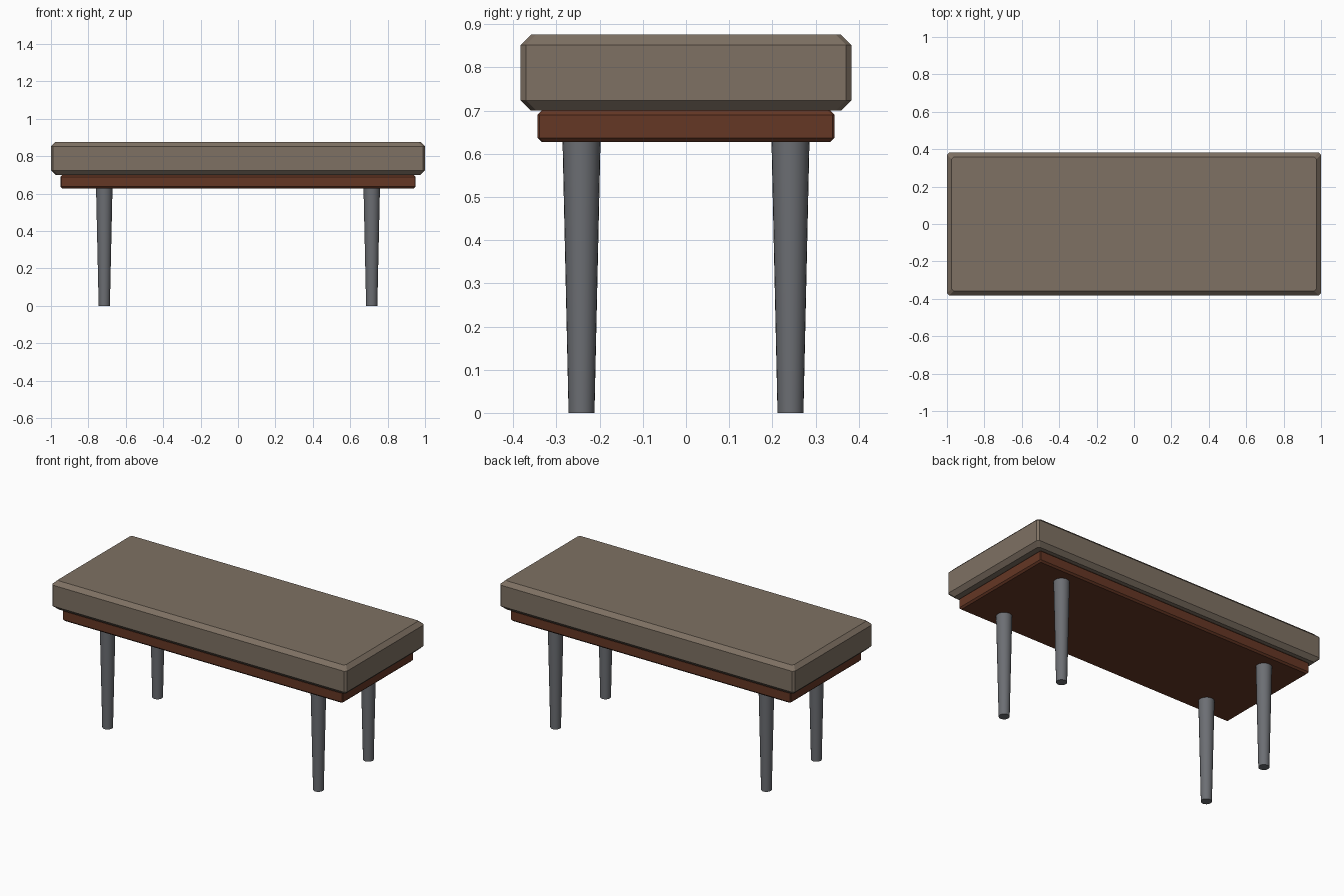
import bpy, bmesh, math

if "Cube" in bpy.data.objects:
    bpy.data.objects.remove(bpy.data.objects["Cube"])


def material(name, rgb):
    m = bpy.data.materials.new(name)
    m.diffuse_color = (*rgb, 1.0)
    m.use_nodes = True
    m.node_tree.nodes["Principled BSDF"].inputs["Base Color"].default_value = m.diffuse_color
    return m


TAUPE = material("taupe fabric", (0.21, 0.165, 0.125))
WOOD = material("dark brown wood", (0.13, 0.038, 0.018))
METAL = material("grey metal", (0.15, 0.157, 0.172))


def finish(name, bm, mat):
    bmesh.ops.recalc_face_normals(bm, faces=bm.faces)
    me = bpy.data.meshes.new(name)
    bm.to_mesh(me)
    bm.free()
    me.materials.append(mat)
    ob = bpy.data.objects.new(name, me)
    bpy.context.collection.objects.link(ob)
    return ob


def loft(bm, rings):
    loops = [[bm.verts.new(p) for p in r] for r in rings]
    n = len(loops[0])
    for a, b in zip(loops, loops[1:]):
        for i in range(n):
            j = (i + 1) % n
            bm.faces.new((a[i], a[j], b[j], b[i]))
    bm.faces.new(loops[0][::-1])
    bm.faces.new(loops[-1])


def chamfered_slab(name, hx, hy, z0, z1, bevel, corner, mat):
    def ring(inset, z):
        x, y, c = hx - inset, hy - inset, corner
        return [(x, -y + c, z), (x, y - c, z), (x - c, y, z), (-x + c, y, z),
                (-x, y - c, z), (-x, -y + c, z), (-x + c, -y, z), (x - c, -y, z)]
    bm = bmesh.new()
    loft(bm, [ring(bevel, z0), ring(0, z0 + bevel),
              ring(0, z1 - bevel), ring(bevel, z1)])
    return finish(name, bm, mat)


# Padded seat and the wooden board under it
chamfered_slab("seat_cushion", 1.0, 0.383, 0.70, 0.876, 0.024, 0.012, TAUPE)
chamfered_slab("seat_frame", 0.95, 0.344, 0.627, 0.70, 0.01, 0.005, WOOD)

# Four tapered round legs
SIDES = 24
for sx, side in ((-1, "left"), (1, "right")):
    for sy, end in ((-1, "front"), (1, "back")):
        bm = bmesh.new()
        loft(bm, [[(sx * 0.715 + r * math.cos(2 * math.pi * i / SIDES),
                    sy * 0.242 + r * math.sin(2 * math.pi * i / SIDES), z)
                   for i in range(SIDES)]
                  for r, z in ((0.03, 0.0), (0.044, 0.63))])
        leg = finish(f"{end}_{side}_leg", bm, METAL)
        for p in leg.data.polygons:
            p.use_smooth = len(p.vertices) == 4
